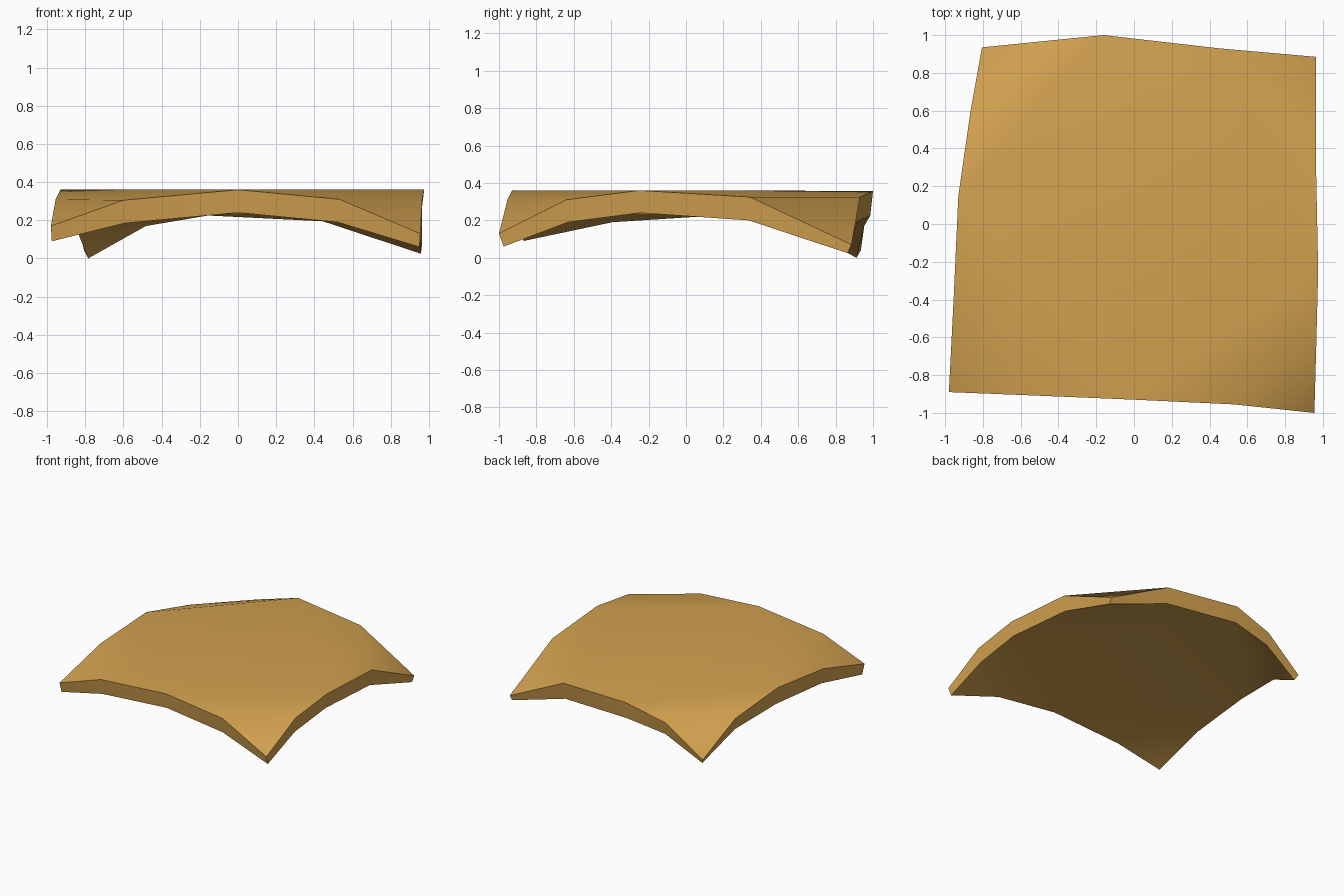
import bpy, bmesh
from mathutils import Vector

if "Cube" in bpy.data.objects:
    bpy.data.objects.remove(bpy.data.objects["Cube"])

# Rim of the shell, counter-clockwise from the front left corner:
# (x, y, top z, bottom z), four segments per side
RIM = [
    (-0.98, -0.89, 0.17, 0.09), (-0.60, -0.905, 0.305, 0.185),
    (0.00, -0.93, 0.36, 0.24), (0.53, -0.955, 0.31, 0.19),
    (0.955, -1.00, 0.13, 0.06), (0.965, -0.64, 0.31, 0.19),
    (0.975, -0.25, 0.36, 0.24), (0.963, 0.34, 0.325, 0.20),
    (0.963, 0.885, 0.07, 0.025), (0.45, 0.93, 0.325, 0.195),
    (-0.16, 1.00, 0.357, 0.225), (-0.49, 0.967, 0.27, 0.17),
    (-0.805, 0.935, 0.04, 0.00), (-0.865, 0.60, 0.265, 0.17),
    (-0.93, 0.15, 0.36, 0.225), (-0.955, -0.40, 0.31, 0.19),
]
N = len(RIM)

bm = bmesh.new()
top = [bm.verts.new((x, y, zt)) for x, y, zt, zb in RIM]
bottom = []
for i, (x, y, zt, zb) in enumerate(RIM):
    k = 0.975 if i % 4 == 0 else 0.985
    bottom.append(bm.verts.new((x * (0.995 if i in (0, 4, 8) else k), y * k, zb)))


def skin(v, flip):
    # flat middle diamond, then a strip and a tip falling to each corner
    faces = [[2, 6, 10, 14]]
    for c in range(0, N, 4):
        faces.append([(c - 2) % N, (c - 1) % N, c + 1, c + 2])
        faces.append([(c - 1) % N, c, c + 1])
    for f in faces:
        bm.faces.new([v[i] for i in (reversed(f) if flip else f)])


skin(top, False)
skin(bottom, True)
# Edge band
for i in range(N):
    j = (i + 1) % N
    bm.faces.new((bottom[i], bottom[j], top[j], top[i]))
bmesh.ops.recalc_face_normals(bm, faces=bm.faces[:])

mesh = bpy.data.meshes.new("curved_shell")
bm.to_mesh(mesh)
bm.free()
shell = bpy.data.objects.new("curved_shell", mesh)
bpy.context.collection.objects.link(shell)

mat = bpy.data.materials.new("golden_brown")
mat.diffuse_color = (0.65, 0.36, 0.08, 1)
mat.use_nodes = True
mat.node_tree.nodes["Principled BSDF"].inputs["Base Color"].default_value = mat.diffuse_color
mesh.materials.append(mat)

bpy.context.view_layer.objects.active = shell
shell.select_set(True)
bpy.ops.object.shade_smooth_by_angle(angle=0.75)
